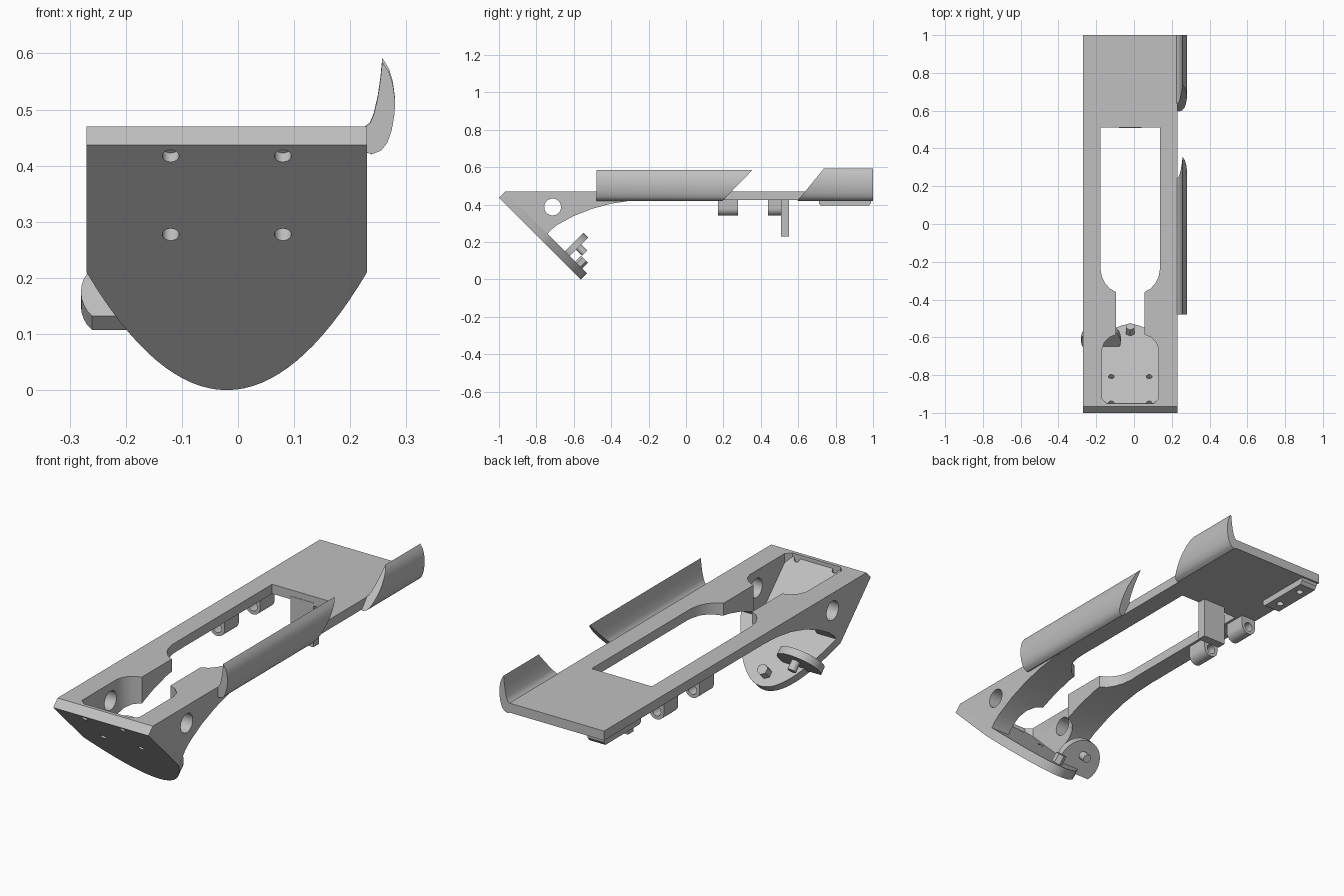
import bpy, bmesh, math
from mathutils import Vector

if "Cube" in bpy.data.objects:
    bpy.data.objects.remove(bpy.data.objects["Cube"], do_unlink=True)

X, Y, Z = Vector((1, 0, 0)), Vector((0, 1, 0)), Vector((0, 0, 1))
DOWN = Vector((0, 1, -1)).normalized()   # along the slanted front plate
IN = Vector((0, 1, 1)).normalized()      # through the plate, front to back
MID = -0.02                              # centre line of the body

grey = bpy.data.materials.new("plain grey")
grey.use_nodes = True
grey.diffuse_color = (0.53, 0.53, 0.53, 1)
grey.node_tree.nodes["Principled BSDF"].inputs["Base Color"].default_value = grey.diffuse_color


def loft(name, start, end):
    """Solid between two matching outlines."""
    bm = bmesh.new()
    a = [bm.verts.new(p) for p in start]
    b = [bm.verts.new(p) for p in end]
    bm.faces.new(a)
    bm.faces.new(b[::-1])
    for i in range(len(a)):
        j = (i + 1) % len(a)
        bm.faces.new((a[i], b[i], b[j], a[j]))
    bmesh.ops.recalc_face_normals(bm, faces=bm.faces)
    mesh = bpy.data.meshes.new(name)
    bm.to_mesh(mesh)
    bm.free()
    mesh.materials.append(grey)
    ob = bpy.data.objects.new(name, mesh)
    bpy.context.collection.objects.link(ob)
    return ob


def prism(name, outline, origin, u, v, depth):
    """Flat outline in axes u, v pushed along the vector depth."""
    start = [Vector(origin) + u * a + v * b for a, b in outline]
    return loft(name, start, [p + depth for p in start])


def circle(r, n=32, turn=0.0):
    return [(r * math.cos(turn + math.tau * i / n), r * math.sin(turn + math.tau * i / n))
            for i in range(n)]


def activate(ob):
    bpy.ops.object.select_all(action='DESELECT')
    ob.select_set(True)
    bpy.context.view_layer.objects.active = ob


def cut(ob, *cutters):
    for c in cutters:
        c.hide_render = True
        m = ob.modifiers.new("cut", 'BOOLEAN')
        m.operation, m.solver, m.object = 'DIFFERENCE', 'EXACT', c
        activate(ob)
        bpy.ops.object.modifier_apply(modifier=m.name)
        bpy.data.objects.remove(c, do_unlink=True)


# Body: side profile with arched underside
side = [(1, 0.47), (-0.967, 0.47), (-0.984, 0.453), (-0.765, 0.234), (-0.74, 0.242),
        (-0.725, 0.262), (-0.69, 0.29), (-0.6, 0.339), (-0.5, 0.378), (-0.4, 0.405),
        (-0.3, 0.42), (-0.2, 0.425), (1, 0.425)]
body = prism("body", side, (-0.27, 0, 0), Y, Z, X * 0.5)

# Long opening, neck and front pocket, mirrored about the centre line
half = [(0.158, 0.51), (0.158, -0.235), (0.15, -0.28), (0.132, -0.315), (0.107, -0.343),
        (0.075, -0.36), (0.075, -0.585), (0.11, -0.6), (0.138, -0.628), (0.15, -0.665),
        (0.15, -0.925), (0.125, -0.95)]
opening = half + [(-x, y) for x, y in reversed(half)]
cut(body,
    prism("opening_cutter", opening, (MID, 0, 0.1), X, Y, Z * 0.6),
    prism("side_hole_cutter", circle(0.045), (-0.5, -0.713, 0.387), Y, Z, X))

# Slanted front plate with a parabolic lower end and four screw holes
corner = Vector((MID, -1, 0.437))
slope = 0.437 * math.sqrt(2)
tongue = [(0.25 * t / 16, slope - 0.297 * (t / 16) ** 2) for t in range(16, -17, -1)]
plate = prism("front_plate", [(-0.25, 0), (0.25, 0)] + tongue, corner, X, DOWN, IN * 0.046)
cut(plate, *[prism("screw_cutter", circle(0.015, 20),
                   corner + X * x + DOWN * d - IN * 0.1, X, DOWN, IN * 0.3)
             for x in (-0.1, 0.1) for d in (0.028, 0.226)])

# Round flange standing on the plate, with its peg, and the hexagonal stud
hub = Vector((-0.175, -0.61, 0.162))
disc = [(x, max(y, -0.06)) for x, y in circle(0.105, 40)]
prism("flange", disc, hub - DOWN * 0.018, X, IN, DOWN * 0.036)
prism("flange_peg", circle(0.02, 20), hub + IN * 0.033, X, IN, DOWN * 0.063)
prism("plate_stud", circle(0.026, 6, math.pi / 6), (MID, -0.592, 0.058), X, DOWN, IN * 0.07)

# Curved side guards with slanted ends
crescent = [(0.225, 0.425), (0.238, 0.42), (0.255, 0.427), (0.266, 0.441), (0.274, 0.465),
            (0.279, 0.495), (0.28, 0.52), (0.276, 0.55), (0.269, 0.573), (0.257, 0.592),
            (0.254, 0.56), (0.249, 0.525), (0.242, 0.494), (0.235, 0.477), (0.225, 0.469)]


def guard(name, y0, lean0, y1, lean1, scale):
    pts = [(x, 0.425 + (z - 0.425) * scale) for x, z in crescent]
    ends = [[Vector((x, y + k * (z - 0.425), z)) for x, z in pts]
            for y, k in ((y0, lean0), (y1, lean1))]
    loft(name, *ends)


guard("front_guard", -0.478, 0, 0.2, 0.97, 0.96)
guard("rear_guard", 0.6, 0.82, 1, 0, 1)

# Two pierced lugs under the right edge
arch = [(-0.038, 0.06), (0.038, 0.06)] + [
    (0.038 * math.cos(a), 0.038 * math.sin(a))
    for a in (-math.pi * i / 16 for i in range(17))]
for name, y in (("front_lug", 0.17), ("rear_lug", 0.438)):
    lug = prism(name, arch, (-0.228, y, 0.379), X, Z, Y * 0.108)
    cut(lug, prism("lug_cutter", circle(0.022, 24), (-0.228, y - 0.1, 0.379), X, Z, Y * 0.4))

# Hanging post behind the opening
prism("post", [(-0.06, 0.23), (0.06, 0.23), (0.06, 0.44), (-0.06, 0.44)],
      (MID, 0.508, 0), X, Z, Y * 0.042)

# Mounting strip under the rear with two holes
strip = prism("rear_strip", [(0.71, 0.43), (0.71, 0.405), (0.722, 0.394), (0.978, 0.394),
                             (0.99, 0.41), (0.99, 0.43)], (-0.262, 0, 0), Y, Z, X * 0.085)
cut(strip, *[prism("strip_cutter", circle(0.016, 20), (-0.22, y, 0.3), X, Y, Z * 0.123)
             for y in (0.78, 0.92)])

# Smooth curved walls, keep hard edges
for ob in list(bpy.context.collection.objects):
    if ob.type == 'MESH' and ob.data.materials and ob.data.materials[0] == grey:
        activate(ob)
        bpy.ops.object.shade_smooth_by_angle(angle=math.radians(32))
